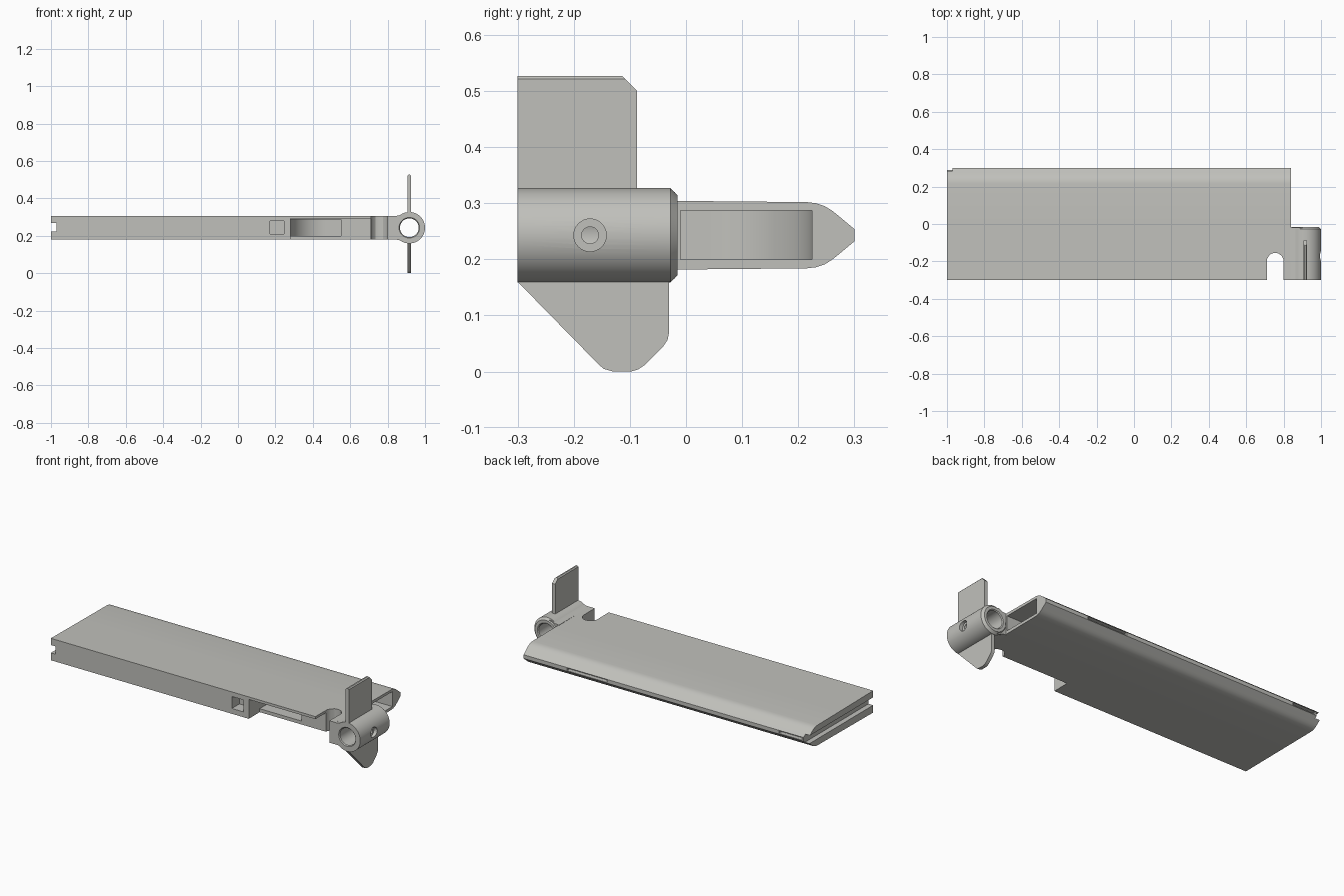
import bpy, bmesh, math
from mathutils import Vector

if "Cube" in bpy.data.objects:
    bpy.data.objects.remove(bpy.data.objects["Cube"])

grey = bpy.data.materials.new("warm_grey")
grey.diffuse_color = (0.53, 0.53, 0.50, 1)
grey.use_nodes = True
grey.node_tree.nodes["Principled BSDF"].inputs["Base Color"].default_value = grey.diffuse_color

CX, CZ, R = 0.916, 0.243, 0.084   # tube axis position and outer radius


def finish(name, bm):
    bmesh.ops.recalc_face_normals(bm, faces=bm.faces)
    me = bpy.data.meshes.new(name)
    bm.to_mesh(me)
    bm.free()
    me.materials.append(grey)
    ob = bpy.data.objects.new(name, me)
    bpy.context.collection.objects.link(ob)
    return ob


def prism(name, pts, axis, lo, hi):
    """Extrude a 2D outline along x (pts = y,z), y (pts = x,z) or z (pts = x,y)."""
    def place(p, t):
        return {"x": (t, p[0], p[1]), "y": (p[0], t, p[1]), "z": (p[0], p[1], t)}[axis]
    bm = bmesh.new()
    a = [bm.verts.new(place(p, lo)) for p in pts]
    b = [bm.verts.new(place(p, hi)) for p in pts]
    bm.faces.new(a)
    bm.faces.new(b)
    for i in range(len(pts)):
        j = (i + 1) % len(pts)
        bm.faces.new((a[i], a[j], b[j], b[i]))
    return finish(name, bm)


def box(name, x0, x1, y0, y1, z0, z1):
    return prism(name, [(x0, y0), (x1, y0), (x1, y1), (x0, y1)], "z", z0, z1)


def arc(cx, cy, r, a0, a1, n):
    steps = [math.radians(a0 + (a1 - a0) * i / n) for i in range(n + 1)]
    return [(cx + r * math.cos(t), cy + r * math.sin(t)) for t in steps]


def circle(cx, cy, r, n=48):
    return arc(cx, cy, r, 0, 360, n)[:-1]


def cut(ob, *cutters):
    bpy.context.view_layer.objects.active = ob
    for c in cutters:
        m = ob.modifiers.new("cut", "BOOLEAN")
        m.operation, m.solver, m.object = "DIFFERENCE", "EXACT", c
        bpy.ops.object.modifier_apply(modifier=m.name)
    for c in cutters:
        bpy.data.objects.remove(c)


def smooth(ob):
    bpy.ops.object.select_all(action="DESELECT")
    ob.select_set(True)
    bpy.context.view_layer.objects.active = ob
    bpy.ops.object.shade_smooth_by_angle(angle=math.radians(30))


# Flat body with a rounded, tapered rear edge
top = [(-0.3, 0.307), (0.0, 0.304), (0.215, 0.302), (0.232, 0.300),
       (0.247, 0.295), (0.260, 0.287), (0.27, 0.279), (0.3, 0.254)]
profile = top + [(y, 2 * CZ - z) for y, z in reversed(top)]
body = prism("body", profile, "x", -1.0, 0.84)

# Curved duct from the front opening to the right end
duct = prism("duct_cutter", [(0.28, -0.25), (0.55, -0.25), (0.55, -0.15), (0.60, -0.08),
                             (0.69, -0.01), (0.9, -0.01), (0.9, 0.225)]
             + arc(0.47, 0.035, 0.19, 90, 180, 20), "z", 0.2, 0.287)
recess = box("recess_cutter", 0.28, 0.71, -0.4, -0.2, 0.1, 0.292)
notch = prism("notch_cutter", [(0.71, -0.4), (0.80, -0.4), (0.80, -0.19), (0.79, -0.172),
                               (0.775, -0.158), (0.755, -0.154), (0.735, -0.158),
                               (0.72, -0.172), (0.71, -0.19)], "z", 0.1, 0.4)
socket = box("socket_cutter", 0.17, 0.245, -0.4, -0.23, 0.21, 0.28)
groove = box("groove_cutter", -1.1, -0.97, -0.4, 0.4, 0.222, 0.268)
slot_a = box("slot_cutter", 0.30, 0.56, 0.275, 0.4, 0.236, 0.252)
slot_b = box("slot_cutter", -0.96, -0.81, 0.275, 0.4, 0.236, 0.252)
corner = box("corner_cutter", -1.1, -0.97, 0.29, 0.4, 0.1, 0.4)
cut(body, recess, duct, notch, socket, groove, slot_a, slot_b, corner)
smooth(body)

# Web joining the body to the tube
web = prism("tube_web", [(0.835, 0.18), (0.86, 0.178), (0.885, 0.166), (0.91, 0.17),
                         (0.91, 0.316), (0.885, 0.32), (0.86, 0.308), (0.835, 0.306)],
            "y", -0.3, -0.02)
cut(web, prism("bore_cutter", circle(CX, CZ, 0.06), "y", -0.4, 0.1))

# Hollow tube, revolved about the y direction
ring = [(0.055, -0.3), (R, -0.3), (R, -0.028), (0.071, -0.015), (0.055, -0.015),
        (0.05, -0.02), (0.05, -0.295)]
bm = bmesh.new()
vs = [bm.verts.new((CX + r, y, CZ)) for r, y in ring]
es = [bm.edges.new((vs[i], vs[(i + 1) % len(vs)])) for i in range(len(vs))]
bmesh.ops.spin(bm, geom=vs + es, cent=Vector((CX, 0, CZ)), axis=Vector((0, 1, 0)),
               angle=2 * math.pi, steps=64, use_duplicate=False)
bmesh.ops.remove_doubles(bm, verts=bm.verts, dist=1e-5)
tube = finish("tube", bm)

# Stepped screw hole in the side of the tube
cut(tube, prism("counterbore_cutter", circle(-0.171, CZ, 0.029, 32), "x", 0.978, 1.1),
    prism("screw_cutter", circle(-0.171, CZ, 0.015, 32), "x", CX, 1.1))
smooth(tube)

# Upper and lower fins
upper = prism("upper_fin", [(-0.3, 0.31), (-0.087, 0.31), (-0.087, 0.50),
                            (-0.114, 0.527), (-0.3, 0.527)], "x", CX - 0.01, CX + 0.01)
bm = bmesh.new()
bm.from_mesh(upper.data)
bmesh.ops.bevel(bm, geom=[e for e in bm.edges if all(v.co.z > 0.52 for v in e.verts)
                          and abs(e.verts[0].co.y - e.verts[1].co.y) > 0.1],
                offset=0.006, segments=1, affect="EDGES")
bm.to_mesh(upper.data)
bm.free()

lower = prism("lower_fin", [(-0.3, 0.172), (-0.3, 0.16), (-0.157, 0.014), (-0.147, 0.005),
                            (-0.13, 0.0), (-0.098, 0.0), (-0.085, 0.004), (-0.073, 0.012),
                            (-0.042, 0.043), (-0.033, 0.056), (-0.03, 0.07), (-0.03, 0.172)],
              "x", CX - 0.01, CX + 0.01)
smooth(lower)
